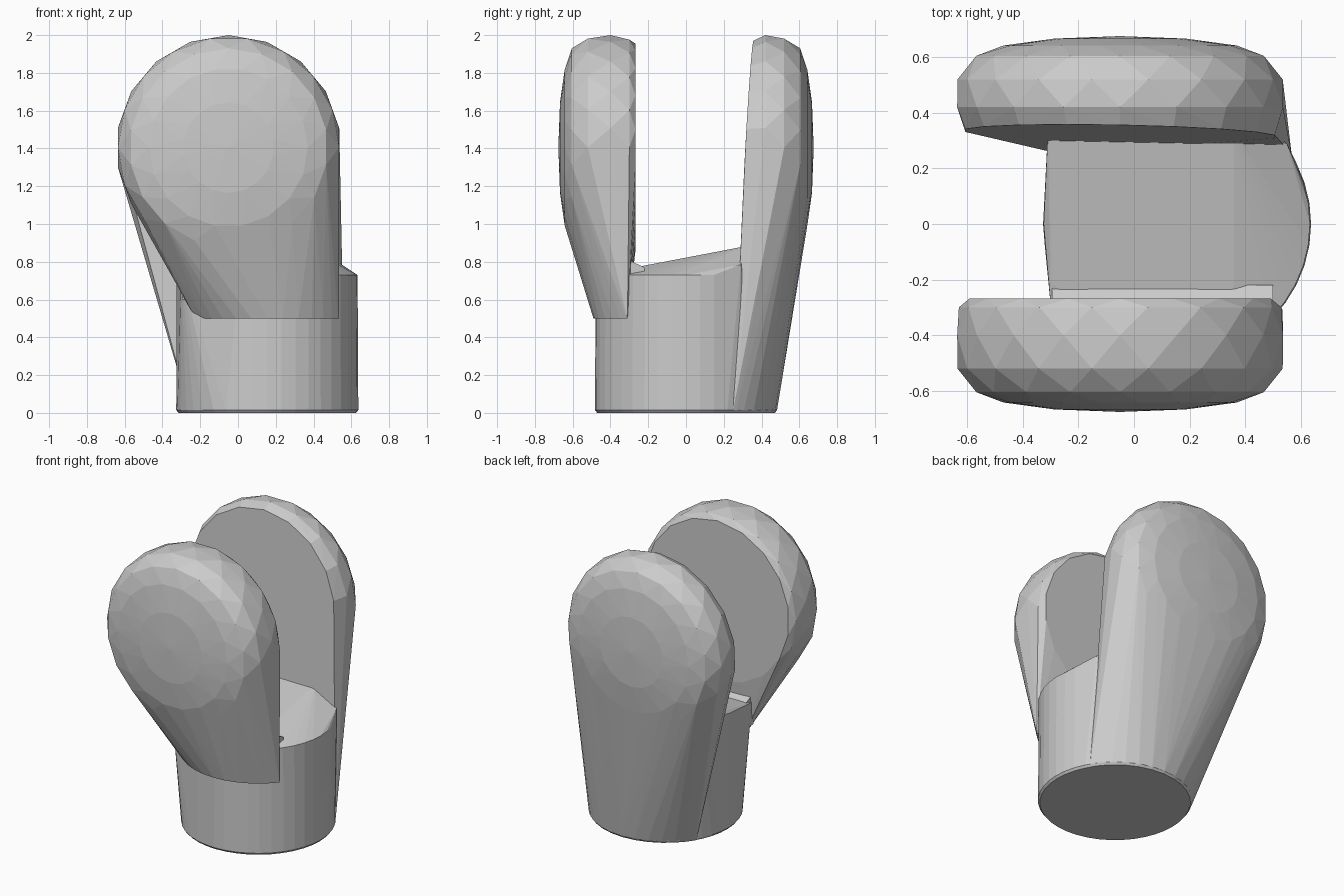
import bpy, bmesh
from math import sin, cos, pi, sqrt

if "Cube" in bpy.data.objects:
    bpy.data.objects.remove(bpy.data.objects["Cube"])

CX, R = 0.155, 0.482          # base centre and radius


def hull(name, pts):
    """Flat-faced convex solid around a cloud of points."""
    bm = bmesh.new()
    for p in pts:
        bm.verts.new(p)
    res = bmesh.ops.convex_hull(bm, input=bm.verts)
    junk = {g for g in res["geom_interior"] + res["geom_unused"]
            if isinstance(g, bmesh.types.BMVert)}
    bmesh.ops.delete(bm, geom=list(junk), context='VERTS')
    bmesh.ops.dissolve_limit(bm, angle_limit=0.01, verts=bm.verts, edges=bm.edges)
    bmesh.ops.recalc_face_normals(bm, faces=bm.faces)
    me = bpy.data.meshes.new(name)
    bm.to_mesh(me)
    bm.free()
    ob = bpy.data.objects.new(name, me)
    bpy.context.collection.objects.link(ob)
    return ob


def circle(z, r, n=40):
    return [(CX + r * cos(2 * pi * i / n), r * sin(2 * pi * i / n), z) for i in range(n)]


def arc(z, y, r=R, n=14):
    """Points of the base circle lying beyond the chord at y (front if y < 0)."""
    h = sqrt(r * r - y * y)
    s = 1 if y > 0 else -1
    out = []
    for i in range(n + 1):
        x = h * cos(pi * i / n)
        out.append((CX + x, s * sqrt(max(r * r - x * x, 0)), z))
    return out


def paddle(sign, rings, n=18):
    """Domed round head, as staggered rings of (depth, radius)."""
    pts = [(-0.05, sign * 0.676, 1.405)]
    for k, (y, r) in enumerate(rings):
        for i in range(n):
            a = pi / 2 + 2 * pi * (i + 0.5 * (k % 2)) / n
            pts.append((-0.05 + r * cos(a), sign * y, 1.405 + r * sin(a)))
    return pts


outer = [(0.667, 0.24), (0.642, 0.42), (0.605, 0.525), (0.52, 0.585)]


# Rear paddle, running down to the floor, with a slightly leaning inner face
def inner_y(x, z):
    return 0.247 + 0.055 * z - 0.02 * x


rear = paddle(1, outer + [(0.42, 0.595)])
rear += [(x, inner_y(x, z), z) for x, y, z in paddle(1, [(0.34, 0.565)])[1:]]
rear += arc(0.0, 0.25, R - 0.01) + arc(0.015, 0.25)
hull("rear_paddle", rear)

# Front paddle, tapering into the base halfway up
front = paddle(-1, outer + [(0.40, 0.595), (0.30, 0.58), (0.268, 0.55)])
front += arc(0.5, -0.31, R + 0.008)
hull("front_paddle", front)

# Round base with sloped top, squared off on its left side
base = circle(0.0, R - 0.012) + circle(0.015, R)
base += [p for p in circle(0.73, R - 0.004) if p[0] > 0 and p[1] < 0.32]
base += [(-0.31, 0.33, 0.885), (-0.325, 0.0, 0.80), (-0.30, -0.29, 0.76),
         (0.36, 0.33, 0.885), (0.55, 0.29, 0.785),
         (0.36, -0.22, 0.78), (-0.29, -0.22, 0.78)]
hull("base", base)

# Small sloped strip where the base meets the front paddle
strip = []
for x in (-0.295, 0.50):
    strip += [(x, -0.22, 0.77), (x, -0.315, 0.815), (x, -0.315, 0.6), (x, -0.22, 0.6)]
hull("front_fillet", strip)
